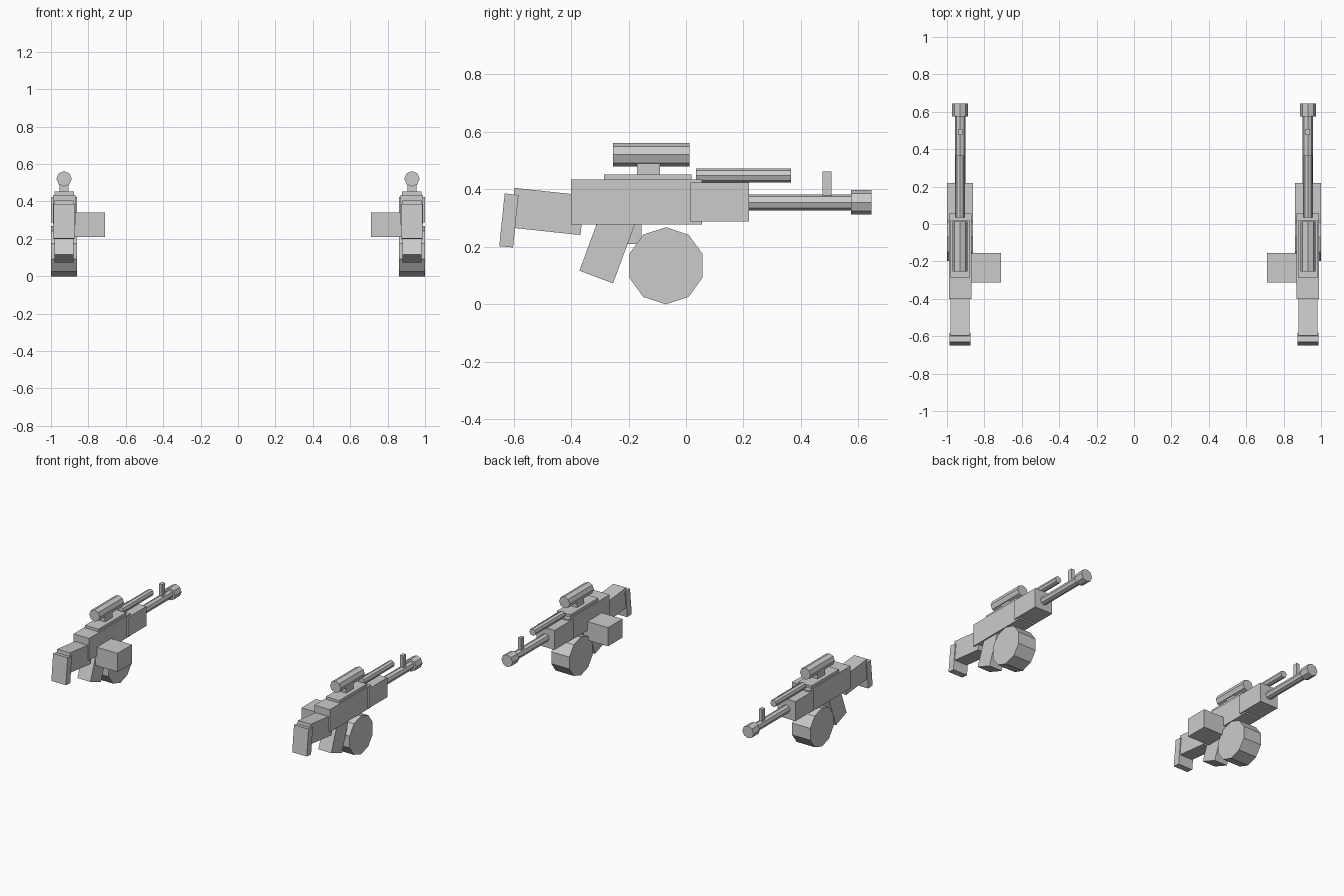
import bpy, bmesh, math
from mathutils import Matrix

if "Cube" in bpy.data.objects:
    bpy.data.objects.remove(bpy.data.objects["Cube"])

grey = bpy.data.materials.new("mid_grey")
grey.diffuse_color = (0.6, 0.6, 0.6, 1)
grey.use_nodes = True
grey.node_tree.nodes["Principled BSDF"].inputs["Base Color"].default_value = grey.diffuse_color
CX = 0.93  # distance of each rifle from the centre line


def finish(bm, name):
    """Turn a bmesh into a named flat-shaded grey object."""
    bmesh.ops.recalc_face_normals(bm, faces=bm.faces)
    mesh = bpy.data.meshes.new(name)
    bm.to_mesh(mesh)
    bm.free()
    mesh.materials.append(grey)
    bpy.context.collection.objects.link(bpy.data.objects.new(name, mesh))


def slab(name, x0, x1, outline):
    """Extrude a (y, z) outline from x0 to x1."""
    bm = bmesh.new()
    face = bm.faces.new([bm.verts.new((x0, y, z)) for y, z in outline])
    ext = bmesh.ops.extrude_face_region(bm, geom=[face])["geom"]
    bmesh.ops.translate(bm, vec=(x1 - x0, 0, 0),
                        verts=[v for v in ext if isinstance(v, bmesh.types.BMVert)])
    finish(bm, name)


def box(name, x0, x1, y0, y1, z0, z1):
    slab(name, x0, x1, [(y0, z0), (y1, z0), (y1, z1), (y0, z1)])


def tube(name, cx, y0, y1, z, r, sides=8):
    """Low-poly cylinder lying along y."""
    bm = bmesh.new()
    bmesh.ops.create_cone(bm, cap_ends=True, segments=sides, radius1=r, radius2=r, depth=y1 - y0,
                          matrix=Matrix.Translation((cx, (y0 + y1) / 2, z))
                          @ Matrix.Rotation(math.pi / 2, 4, 'X'))
    finish(bm, name)


for side, s in (("left", -1), ("right", 1)):
    c = s * CX

    def part_box(name, half, *yz):
        box(f"{side}_{name}", c - half, c + half, *yz)

    def part_slab(name, half, outline):
        slab(f"{side}_{name}", c - half, c + half, outline)

    # body
    part_box("receiver", 0.06, -0.40, 0.055, 0.278, 0.434)
    part_box("handguard", 0.07, 0.015, 0.22, 0.288, 0.424)
    part_box("top_rail", 0.052, -0.285, 0.02, 0.43, 0.452)
    # tilted stock, butt plate and grip
    part_slab("stock", 0.05, [(-0.597, 0.405), (-0.353, 0.379), (-0.367, 0.241), (-0.611, 0.267)])
    part_slab("butt_plate", 0.056, [(-0.631, 0.386), (-0.583, 0.380), (-0.602, 0.198), (-0.650, 0.202)])
    part_slab("grip", 0.05, [(-0.371, 0.117), (-0.254, 0.073), (-0.170, 0.30), (-0.287, 0.344)])
    # scope on its mount
    part_box("scope_mount", 0.024, -0.17, -0.09, 0.445, 0.50)
    tube(f"{side}_scope", c, -0.254, 0.013, 0.521, 0.041)
    # barrel, muzzle, upper rod and front sight
    tube(f"{side}_barrel", c, 0.20, 0.59, 0.355, 0.028)
    tube(f"{side}_muzzle", c, 0.574, 0.645, 0.355, 0.043)
    tube(f"{side}_upper_rod", c, 0.035, 0.365, 0.448, 0.024)
    part_box("front_sight", 0.012, 0.475, 0.507, 0.37, 0.462)
    # ten-sided drum magazine, one corner straight up
    part_slab("drum", 0.07, [(-0.07 + 0.134 * math.sin(i * math.pi / 5),
                              0.134 + 0.134 * math.cos(i * math.pi / 5)) for i in range(10)])
    # side box facing the centre line
    xs = sorted((s * 0.71, s * 0.90))
    box(f"{side}_side_box", xs[0], xs[1], -0.314, -0.155, 0.21, 0.34)
